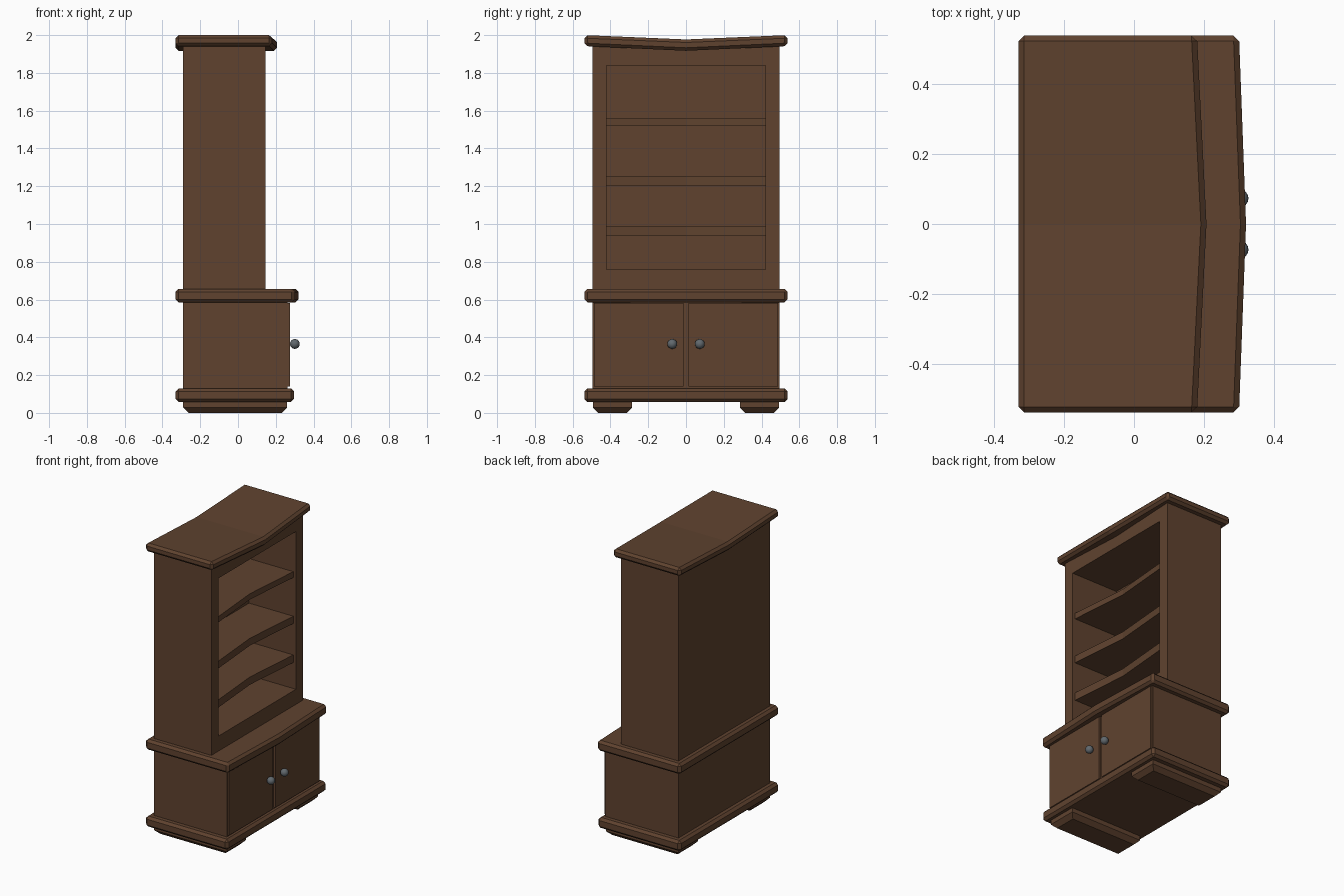
import bpy, bmesh

if "Cube" in bpy.data.objects:
    bpy.data.objects.remove(bpy.data.objects["Cube"])


def material(name, rgb):
    m = bpy.data.materials.new(name)
    m.diffuse_color = (*rgb, 1)
    m.use_nodes = True
    m.node_tree.nodes["Principled BSDF"].inputs["Base Color"].default_value = m.diffuse_color
    return m


WOOD = material("dark_wood", (0.115, 0.055, 0.028))
METAL = material("grey_metal", (0.12, 0.14, 0.155))


def finish(name, bm, mat, bevel=0):
    bmesh.ops.recalc_face_normals(bm, faces=bm.faces[:])
    me = bpy.data.meshes.new(name)
    bm.to_mesh(me)
    bm.free()
    me.materials.append(mat)
    ob = bpy.data.objects.new(name, me)
    bpy.context.collection.objects.link(ob)
    if bevel:
        mod = ob.modifiers.new("edge_bevel", 'BEVEL')
        mod.width = bevel
        mod.segments = 1
        mod.limit_method = 'ANGLE'
        mod.angle_limit = 0.7
    return ob


def loft(sections):
    """Rectangular sections (y, x0, x1, z0, z1) joined along y."""
    bm = bmesh.new()
    rings = [[bm.verts.new((x, y, z)) for x, z in ((x0, z0), (x1, z0), (x1, z1), (x0, z1))]
             for y, x0, x1, z0, z1 in sections]
    for a, b in zip(rings, rings[1:]):
        for i in range(4):
            j = (i + 1) % 4
            bm.faces.new((a[i], a[j], b[j], b[i]))
    bm.faces.new(rings[0])
    bm.faces.new(rings[-1][::-1])
    bmesh.ops.recalc_face_normals(bm, faces=bm.faces[:])
    return bm


def box(x0, x1, y0, y1, z0, z1):
    return loft([(y0, x0, x1, z0, z1), (y1, x0, x1, z0, z1)])


# Mouldings: bowed and sagging top, bowed counter, straight plinth
finish("top_board", loft([(-.538, -.33, .18, 1.942, 2.0),
                          (0, -.33, .207, 1.917, 1.977),
                          (.538, -.33, .18, 1.942, 2.0)]), WOOD, .016)
finish("counter", loft([(-.538, -.33, .30, .585, .657),
                        (0, -.33, .32, .585, .657),
                        (.538, -.33, .30, .585, .657)]), WOOD, .016)
finish("plinth", box(-.33, .296, -.538, .538, .058, .13), WOOD, .016)

# Upper case with a recessed opening
bm = box(-.29, .145, -.495, .495, .64, 1.955)
front = max(bm.faces, key=lambda f: f.calc_center_median().x)
bmesh.ops.inset_individual(bm, faces=[front], thickness=.05)
for v in front.verts:
    v.co.y = .42 if v.co.y > 0 else -.42
    v.co.z = 1.84 if v.co.z > 1.3 else .76
inner = bmesh.ops.extrude_discrete_faces(bm, faces=[front])["faces"][0]
for v in inner.verts:
    v.co.x = -.21
finish("upper_case", bm, WOOD)

# Shelves with a front edge that dips inward
for i, (z0, z1) in enumerate(((.937, .99), (1.205, 1.255), (1.52, 1.56))):
    finish(f"shelf_{i + 1}", loft([(-.42, -.21, .125, z0, z1),
                                   (0, -.21, .09, z0, z1),
                                   (.42, -.21, .125, z0, z1)]), WOOD)

# Lower case
finish("lower_case", box(-.29, .262, -.495, .495, .12, .6), WOOD)

for side, s in (("left", -1), ("right", 1)):
    # Doors
    ya, yb = sorted((s * .012, s * .488))
    finish(f"{side}_door", box(.25, .274, ya, yb, .14, .582), WOOD)

    # Knobs
    bm = bmesh.new()
    bmesh.ops.create_uvsphere(bm, u_segments=16, v_segments=10, radius=.026)
    bmesh.ops.translate(bm, verts=bm.verts[:], vec=(.301, s * .073, .365))
    for f in bm.faces:
        f.smooth = True
    finish(f"{side}_knob", bm, METAL)

    # Runner feet with chamfered bottoms
    ya, yb = sorted((s * .286, s * .493))
    bm = box(-.29, .26, ya, yb, 0, .07)
    low = [e for e in bm.edges if all(v.co.z < .001 for v in e.verts)]
    bmesh.ops.bevel(bm, geom=low, offset=.028, segments=1, affect='EDGES')
    finish(f"{side}_foot", bm, WOOD)
